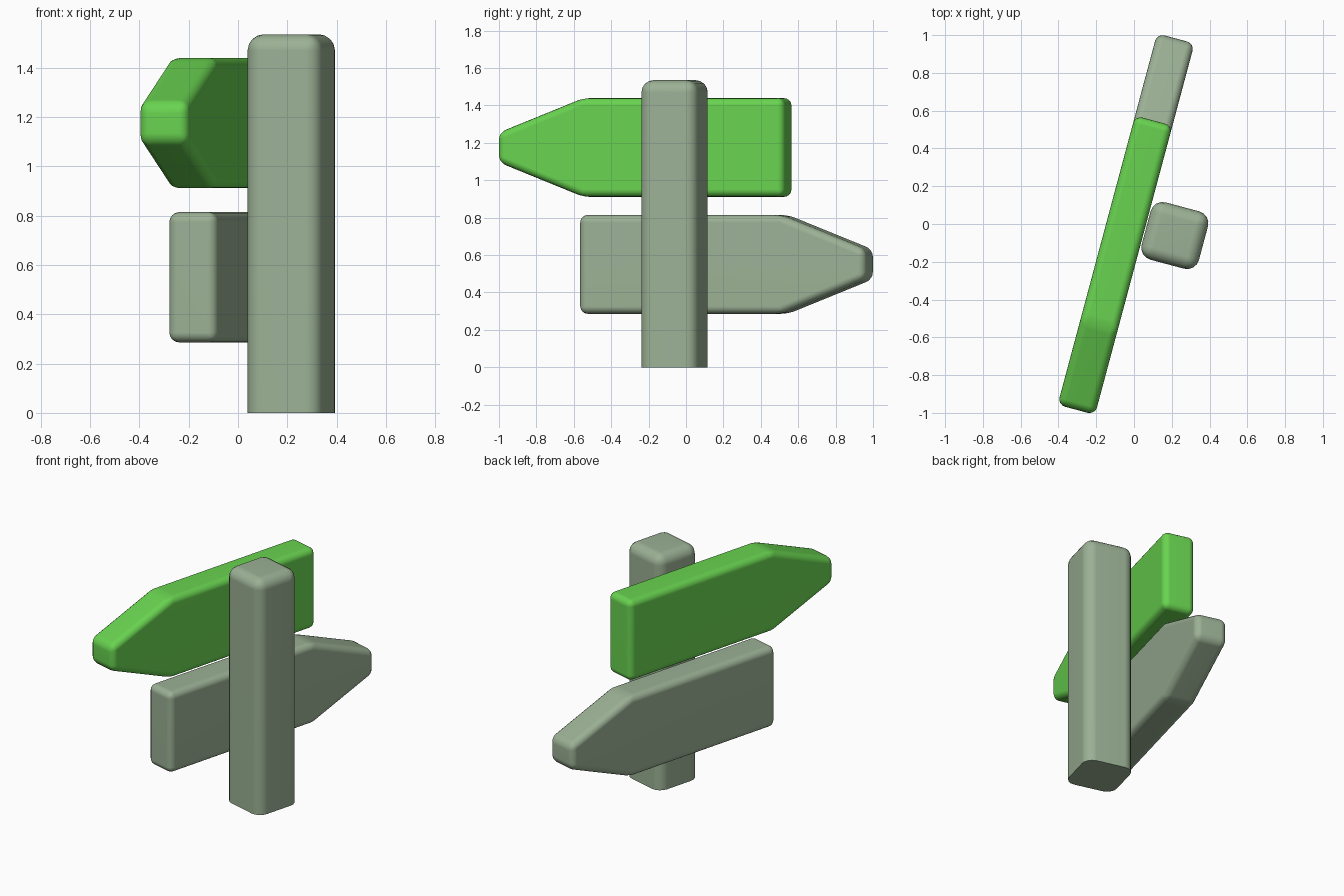
import bpy, bmesh, math
from mathutils import Matrix

if "Cube" in bpy.data.objects:
    bpy.data.objects.remove(bpy.data.objects["Cube"])

TURN = Matrix.Rotation(math.radians(-15), 4, 'Z')


def material(name, rgb):
    m = bpy.data.materials.new(name)
    m.diffuse_color = (*rgb, 1)
    m.use_nodes = True
    m.node_tree.nodes["Principled BSDF"].inputs["Base Color"].default_value = m.diffuse_color
    return m


green = material("green_paint", (0.14, 0.65, 0.08))
sage = material("sage_paint", (0.33, 0.44, 0.30))


def prism(name, outline, extrude, radius, mat, flat_base=False):
    """Extrude an outline, round its edges and turn it with the whole sign."""
    bm = bmesh.new()
    face = bm.faces.new([bm.verts.new(p) for p in outline])
    new = bmesh.ops.extrude_face_region(bm, geom=[face])["geom"]
    bmesh.ops.translate(bm, vec=extrude,
                        verts=[g for g in new if isinstance(g, bmesh.types.BMVert)])
    bmesh.ops.recalc_face_normals(bm, faces=bm.faces)
    edges = [e for e in bm.edges
             if not (flat_base and all(v.co.z < 0.001 for v in e.verts))]
    bmesh.ops.bevel(bm, geom=edges, offset=radius, offset_type='OFFSET',
                    segments=4, profile=0.5, affect='EDGES', clamp_overlap=True)
    bmesh.ops.recalc_face_normals(bm, faces=bm.faces)
    bm.transform(TURN)
    me = bpy.data.meshes.new(name)
    bm.to_mesh(me)
    bm.free()
    me.polygons.foreach_set("use_smooth", [True] * len(me.polygons))
    me.set_sharp_from_angle(angle=math.radians(40))
    me.materials.append(mat)
    ob = bpy.data.objects.new(name, me)
    bpy.context.collection.objects.link(ob)
    wn = ob.modifiers.new("weighted_normals", 'WEIGHTED_NORMAL')
    wn.keep_sharp = True
    return ob


def board(name, z, side, mat):
    """Arrow board pointing along +y or -y."""
    half, tip = 0.264, 0.08
    pts = [(-0.567, -half), (0.55, -half), (1.0175, -tip),
           (1.0175, tip), (0.55, half), (-0.567, half)]
    prism(name, [(-0.143, side * y - 0.0115, z + h) for y, h in pts],
          (0.205, 0, 0), 0.04, mat)


# Two arrow boards pointing opposite ways
board("upper_arrow_board", 1.175, -1, green)
board("lower_arrow_board", 0.55, 1, sage)

# Upright post with a rounded top and flat base
cx, cy, h = 0.2245, -0.003, 0.157
prism("post", [(cx + sx * h, cy + sy * h, 0)
               for sx, sy in ((-1, -1), (1, -1), (1, 1), (-1, 1))],
      (0, 0, 1.535), 0.065, sage, flat_base=True)
